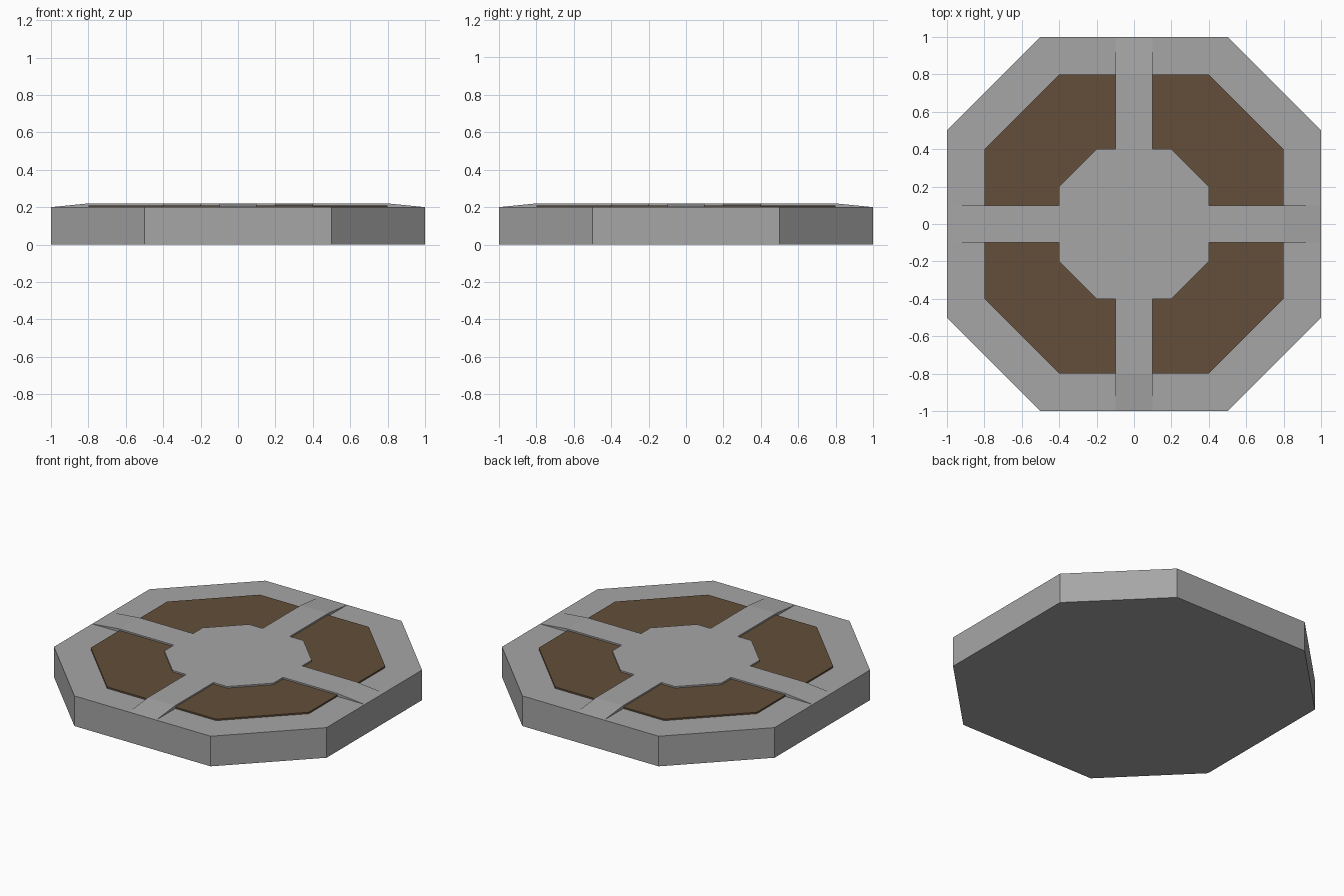
import bpy, bmesh

if "Cube" in bpy.data.objects:
    bpy.data.objects.remove(bpy.data.objects["Cube"])


def material(name, rgb):
    m = bpy.data.materials.new(name)
    m.diffuse_color = (*rgb, 1.0)
    m.use_nodes = True
    m.node_tree.nodes["Principled BSDF"].inputs["Base Color"].default_value = m.diffuse_color
    return m


stone = material("stone grey", (0.38, 0.38, 0.38))
earth = material("earth brown", (0.125, 0.076, 0.041))


def four_fold(points):
    """Repeat a list of outline points in four quarter turns."""
    out, pts = [], points
    for _ in range(4):
        out += pts
        pts = [(-y, x) for x, y in pts]
    return out


def prism(bm, outline, z0, z1):
    face = bm.faces.new([bm.verts.new((x, y, z0)) for x, y in outline])
    top = bmesh.ops.extrude_face_region(bm, geom=[face])["geom"]
    for v in top:
        if isinstance(v, bmesh.types.BMVert):
            v.co.z = z1


def finish(bm, name, mat):
    bmesh.ops.remove_doubles(bm, verts=bm.verts, dist=1e-5)
    # make sure every part is a closed solid facing outward
    edges = [e for e in bm.edges if e.is_boundary]
    if edges:
        bmesh.ops.holes_fill(bm, edges=edges)
    bmesh.ops.recalc_face_normals(bm, faces=bm.faces)
    me = bpy.data.meshes.new(name)
    bm.to_mesh(me)
    bm.free()
    me.materials.append(mat)
    ob = bpy.data.objects.new(name, me)
    bpy.context.collection.objects.link(ob)


def octagon_slab(name, r, z0, z1, mat):
    bm = bmesh.new()
    prism(bm, four_fold([(r, -r / 2), (r, r / 2)]), z0, z1)
    finish(bm, name, mat)


# Octagonal base and soil bed
octagon_slab("base", 1.0, 0.0, 0.2, stone)
octagon_slab("soil_bed", 0.8, 0.2, 0.21, earth)

# Central platform with four path arms
bm = bmesh.new()
prism(bm, four_fold([(0.4, -0.2), (0.4, -0.1), (0.8, -0.1),
                     (0.8, 0.1), (0.4, 0.1), (0.4, 0.2)]), 0.2, 0.22)
finish(bm, "cross_path", stone)

# Shallow ramp at the end of each arm
for i in range(4):
    bm = bmesh.new()
    pts = [(x, y, z) for y in (-0.1, 0.1)
           for x, z in ((0.8, 0.2), (1.0, 0.2), (0.8, 0.22))]
    for _ in range(i):
        pts = [(-y, x, z) for x, y, z in pts]
    v = [bm.verts.new(p) for p in pts]
    for f in ((0, 1, 2), (3, 5, 4), (0, 3, 4, 1), (1, 4, 5, 2), (2, 5, 3, 0)):
        bm.faces.new([v[k] for k in f])
    finish(bm, f"ramp_{i + 1}", stone)
